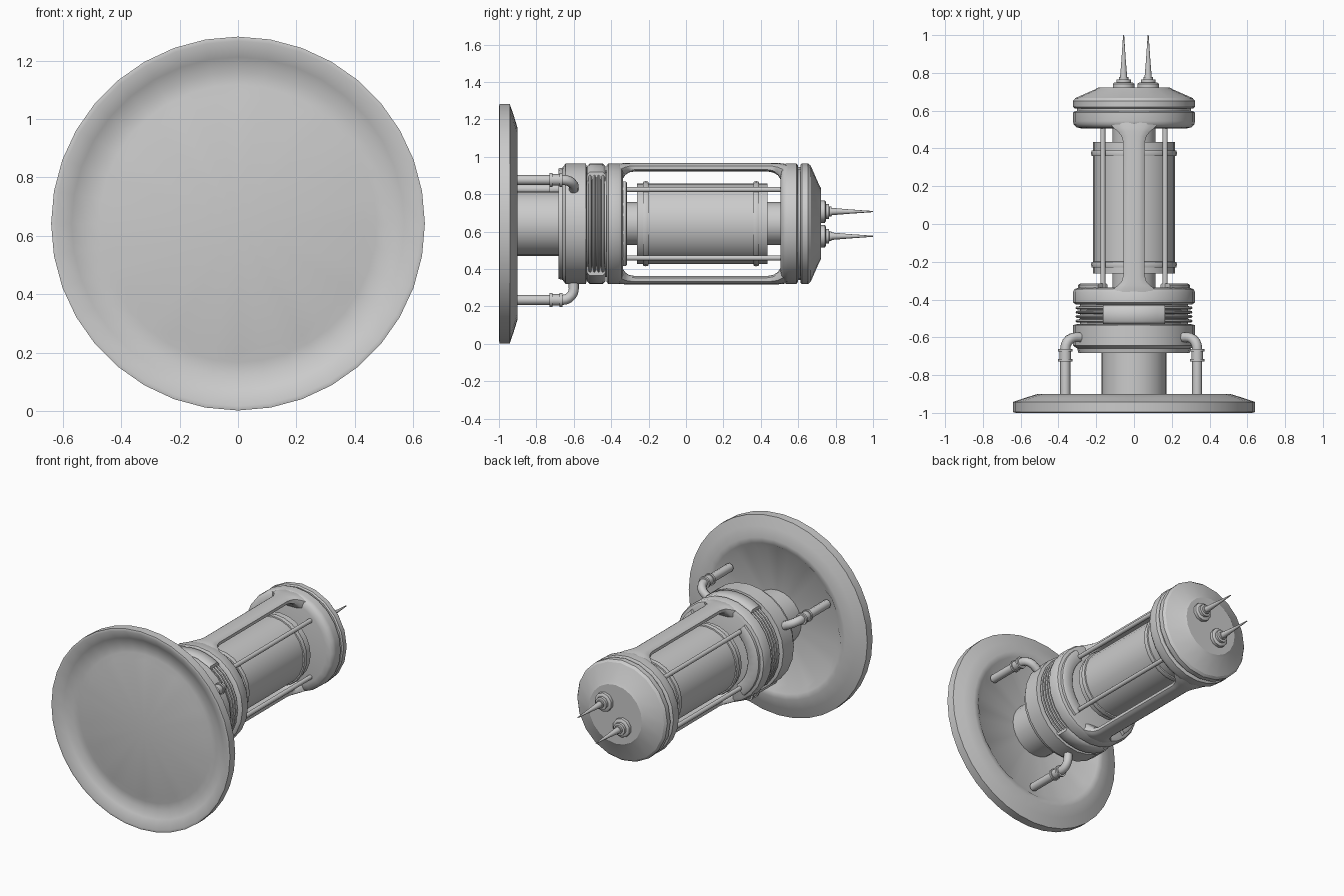
import bpy, bmesh, math
from mathutils import Vector

if "Cube" in bpy.data.objects:
    bpy.data.objects.remove(bpy.data.objects["Cube"])

CZ = 0.642  # height of the long axis
grey = bpy.data.materials.new("grey metal")
grey.diffuse_color = (0.6, 0.6, 0.6, 1)
grey.use_nodes = True
grey.node_tree.nodes["Principled BSDF"].inputs["Base Color"].default_value = grey.diffuse_color


def finish(name, bm, angle=40):
    bmesh.ops.remove_doubles(bm, verts=bm.verts, dist=1e-5)
    bmesh.ops.recalc_face_normals(bm, faces=bm.faces)
    me = bpy.data.meshes.new(name)
    bm.to_mesh(me)
    bm.free()
    me.polygons.foreach_set("use_smooth", [True] * len(me.polygons))
    me.set_sharp_from_angle(angle=math.radians(angle))
    me.materials.append(grey)
    ob = bpy.data.objects.new(name, me)
    bpy.context.collection.objects.link(ob)
    return ob


def lathe(name, prof, x=0.0, z=CZ, seg=24, closed=False, angle=40, gon=0, gon_r=0.0):
    """Turn a (radius, y) profile round an axis parallel to y.
    Rings no wider than gon_r are pressed into a polygon with gon sides."""
    bm = bmesh.new()
    rings = []
    for r, y in prof:
        ring = []
        for i in range(seg):
            a, k = 2 * math.pi * i / seg, r
            if gon and r <= gon_r:
                h = math.pi / gon
                k *= math.cos(h) / math.cos(a % (2 * h) - h)
            ring.append(bm.verts.new((x + k * math.sin(a), y, z + k * math.cos(a))))
        rings.append(ring)
    if closed:
        rings.append(rings[0])
    for a, b in zip(rings, rings[1:]):
        for i in range(seg):
            j = (i + 1) % seg
            bm.faces.new((a[i], a[j], b[j], b[i]))
    if not closed:
        for ring, (r, y) in ((rings[0], prof[0]), (rings[-1], prof[-1])):
            if r > 0:
                bm.faces.new(ring)
    return finish(name, bm, angle)


def rod(name, r, y0, y1, x=0.0, z=CZ, seg=24):
    return lathe(name, [(r, y0), (r, y1)], x, z, seg)


def loft(name, rings):
    """Skin a list of closed point loops and cap both ends."""
    bm = bmesh.new()
    rings = [[bm.verts.new(p) for p in ring] for ring in rings]
    for a, b in zip(rings, rings[1:]):
        for i in range(len(a)):
            j = (i + 1) % len(a)
            bm.faces.new((a[i], a[j], b[j], b[i]))
    bm.faces.new(rings[0])
    bm.faces.new(rings[-1])
    return finish(name, bm, 50)


def shell(name, stations, sign, soft):
    """Loft (y, half width, inner radius, outer radius) sections along y."""
    n, rings = 8, []
    for y, w, ri, ro in stations:
        ts = [-1 + 2 * i / n for i in range(n + 1)]
        pts = [(t * w, math.sqrt(ro * ro - t * t * w * w) - soft * abs(t) ** 5) for t in ts]
        pts += [(t * w, ri + soft * abs(t) ** 5) for t in reversed(ts)]
        rings.append([(x, y, CZ + sign * h) for x, h in pts])
    return loft(name, rings)


# Wall dish: twelve-sided centre inside a thick rounded rim
lathe("dish", [(0, -0.962), (0.443, -0.96), (0.475, -0.95), (0.52, -0.95), (0.57, -0.967),
               (0.625, -1), (0.64, -0.996), (0.64, -0.942), (0.575, -0.92), (0.51, -0.9),
               (0.475, -0.904), (0.443, -0.935), (0, -0.935)],
      seg=36, angle=50, gon=12, gon_r=0.45)

# Neck and lower collar
rod("neck", 0.172, -0.945, -0.66)
lathe("lower_collar", [(0, -0.682), (0.295, -0.682), (0.3, -0.66), (0.323, -0.643),
                       (0.323, -0.535), (0.3, -0.53), (0, -0.53)])

# Ribbed waist with smooth plates above and below
rod("waist_core", 0.285, -0.54, -0.42)
for y in (-0.513, -0.49, -0.467, -0.444):
    lathe("waist_rib", [(0.28, y - 0.01), (0.305, y - 0.007), (0.31, y),
                        (0.305, y + 0.007), (0.28, y + 0.01)], closed=True)
for s in (1, -1):
    shell("waist_plate", [(-0.53, 0.165, 0.2, 0.308), (-0.515, 0.165, 0.2, 0.322),
                          (-0.445, 0.165, 0.2, 0.322), (-0.43, 0.165, 0.2, 0.308)], s, 0)

# Upper collar with a raised curved lip on each side
lathe("upper_collar", [(0, -0.425), (0.31, -0.425), (0.323, -0.415), (0.323, -0.36),
                       (0.315, -0.345), (0.295, -0.337), (0, -0.337)])
for s in (1, -1):
    sections = []
    for i in range(11):
        a = math.radians(-50 + 10 * i)
        sections.append([(s * r * math.cos(a), y, CZ + r * math.sin(a))
                         for r, y in ((0.22, -0.35), (0.22, -0.32), (0.228, -0.315),
                                      (0.285, -0.315), (0.295, -0.322), (0.297, -0.35))])
    loft("side_lip", sections)

# Two frame arms that flare into the collars
for s in (1, -1):
    shell("frame_arm", [(-0.375, 0.14, 0.2, 0.318), (-0.345, 0.11, 0.23, 0.323),
                        (-0.325, 0.085, 0.26, 0.324), (-0.305, 0.066, 0.274, 0.324),
                        (-0.27, 0.056, 0.28, 0.324), (0.43, 0.056, 0.28, 0.324),
                        (0.465, 0.066, 0.274, 0.324), (0.49, 0.085, 0.26, 0.324),
                        (0.51, 0.11, 0.23, 0.323), (0.545, 0.14, 0.2, 0.318)], s, 0.01)

# Inner canister, core and guard rods
rod("core", 0.115, -0.35, 0.52)
rod("canister", 0.216, -0.262, 0.435)
for y in (-0.215, 0.375):
    lathe("canister_band", [(0.2, y - 0.018), (0.224, y - 0.014), (0.228, y),
                            (0.224, y + 0.014), (0.2, y + 0.018)], closed=True)
for sx in (1, -1):
    for sz in (1, -1):
        rod("guard_rod", 0.014, -0.35, 0.52, sx * 0.165, CZ + sz * 0.183, 10)

# Head ring and domed cap
lathe("head_ring", [(0, 0.505), (0.275, 0.505), (0.305, 0.512), (0.32, 0.528), (0.323, 0.545),
                    (0.323, 0.59), (0.312, 0.598), (0, 0.598)])
rod("head_groove", 0.302, 0.58, 0.63)
lathe("head_cap", [(0, 0.612), (0.315, 0.612), (0.323, 0.62), (0.323, 0.652), (0.31, 0.667),
                   (0.205, 0.713), (0.19, 0.722), (0, 0.722)], seg=20, angle=22)

# Electrodes: stepped socket and thin spike
for x, z in ((0.075, 0.707), (-0.055, 0.575)):
    lathe("electrode_socket", [(0, 0.71), (0.06, 0.71), (0.06, 0.742), (0.052, 0.748),
                               (0.04, 0.748), (0.04, 0.764), (0.026, 0.766),
                               (0.026, 0.778), (0, 0.778)], x, z, 10)
    lathe("electrode_spike", [(0.021, 0.765), (0.012, 0.87), (0.003, 1.0), (0, 1.0)], x, z, 10)

# Three pipes from the dish bending into the lower collar
for deg in (35, 153, 273):
    d = Vector((math.cos(math.radians(deg)), 0, math.sin(math.radians(deg))))
    c = Vector((0, 0, CZ))
    R, bend = 0.408, 0.06
    path = [c + d * R + Vector((0, -0.925, 0)), c + d * R + Vector((0, -0.66, 0))]
    for k in range(1, 6):
        t = k / 5 * math.pi / 2
        path.append(c + d * (R - bend * (1 - math.cos(t)))
                    + Vector((0, -0.66 + bend * math.sin(t), 0)))
    path.append(c + d * 0.29 + Vector((0, -0.6, 0)))
    cu = bpy.data.curves.new("pipe", 'CURVE')
    cu.dimensions = '3D'
    cu.bevel_depth = 0.027
    cu.bevel_resolution = 2
    cu.use_fill_caps = True
    sp = cu.splines.new('POLY')
    sp.points.add(len(path) - 1)
    for p, co in zip(sp.points, path):
        p.co = (*co, 1)
    cu.materials.append(grey)
    bpy.context.collection.objects.link(bpy.data.objects.new("pipe", cu))
    px, pz = d.x * R, CZ + d.z * R
    for y in (-0.722, -0.668):
        rod("pipe_flange", 0.038, y - 0.007, y + 0.007, px, pz, 12)
    rod("pipe_sleeve", 0.031, -0.72, -0.67, px, pz, 12)
